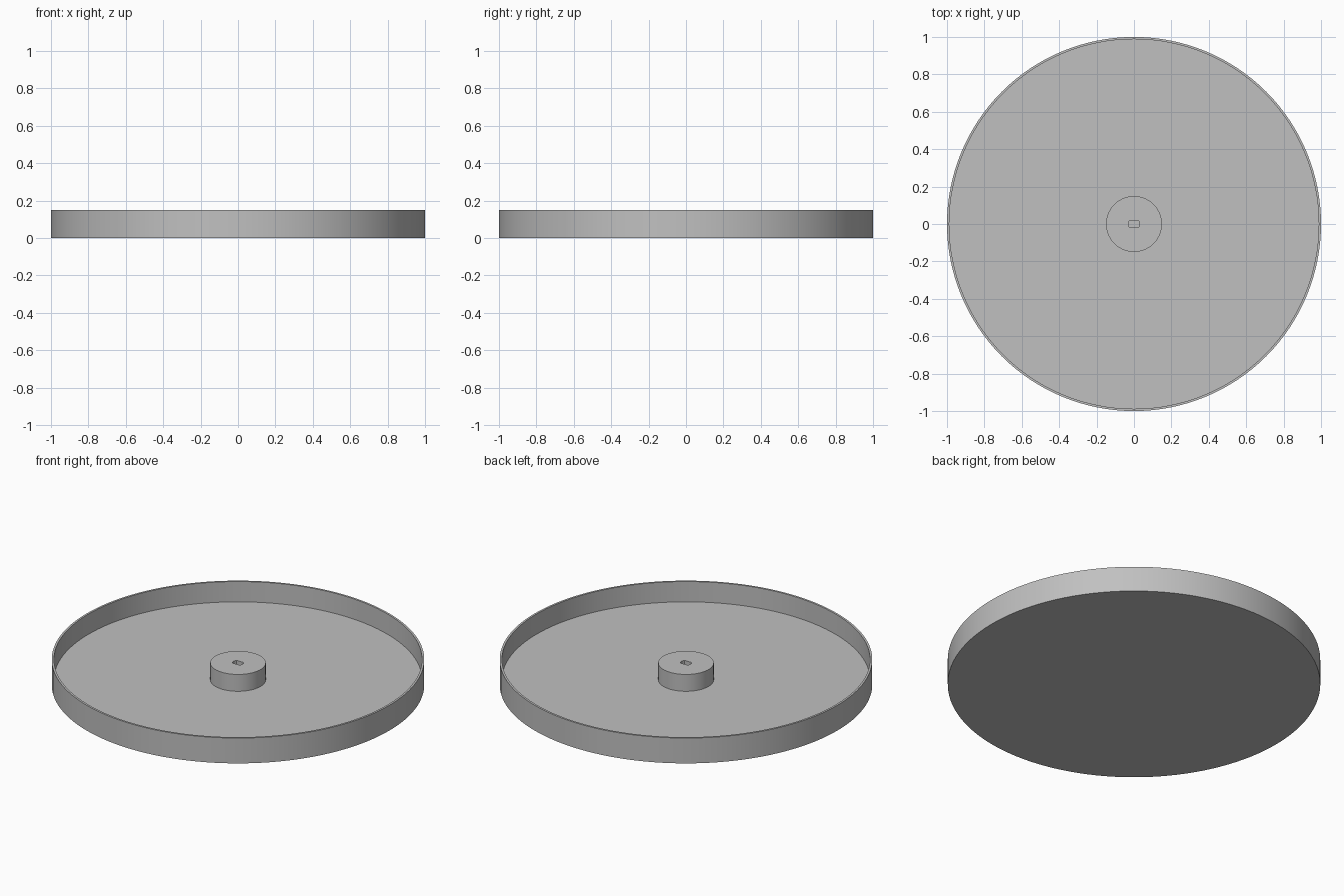
import bpy
import math

if "Cube" in bpy.data.objects:
    bpy.data.objects.remove(bpy.data.objects["Cube"])

SEGMENTS = 128
WALL, FLOOR, HEIGHT = 0.012, 0.03, 0.15
HUB_R, HUB_TOP = 0.149, 0.13
SLOT_R, SLOT_FLAT = 0.03, 0.02

grey = bpy.data.materials.new("light_grey")
grey.diffuse_color = (0.53, 0.53, 0.53, 1)
grey.use_nodes = True
grey.node_tree.nodes["Principled BSDF"].inputs["Base Color"].default_value = grey.diffuse_color


def ring(radius, z, n=SEGMENTS):
    return [(radius * math.cos(2 * math.pi * i / n),
             radius * math.sin(2 * math.pi * i / n), z) for i in range(n)]


def slot_ring(z):
    # Round shaft hole with two flats; one point per hub segment
    return [(x, max(-SLOT_FLAT, min(SLOT_FLAT, y)), z) for x, y, z in ring(SLOT_R, z)]


def loft(name, rings):
    # Bridge successive rings and cap both ends
    n = len(rings[0])
    verts = [v for r in rings for v in r]
    faces = [(k * n + i, k * n + (i + 1) % n, (k + 1) * n + (i + 1) % n, (k + 1) * n + i)
             for k in range(len(rings) - 1) for i in range(n)]
    faces.append(tuple(reversed(range(n))))
    faces.append(tuple(range(len(verts) - n, len(verts))))
    mesh = bpy.data.meshes.new(name)
    mesh.from_pydata(verts, [], faces)
    mesh.materials.append(grey)
    obj = bpy.data.objects.new(name, mesh)
    bpy.context.collection.objects.link(obj)
    bpy.ops.object.select_all(action='DESELECT')
    obj.select_set(True)
    bpy.context.view_layer.objects.active = obj
    bpy.ops.object.shade_smooth_by_angle(angle=math.radians(30))
    return obj


# Shallow round tray with a thin upright rim
loft("tray", [ring(1, 0), ring(1, HEIGHT), ring(1 - WALL, HEIGHT), ring(1 - WALL, FLOOR)])

# Central hub with a blind flat-sided shaft hole
loft("hub", [ring(HUB_R, FLOOR), ring(HUB_R, HUB_TOP),
             slot_ring(HUB_TOP), slot_ring(FLOOR + 0.001)])
